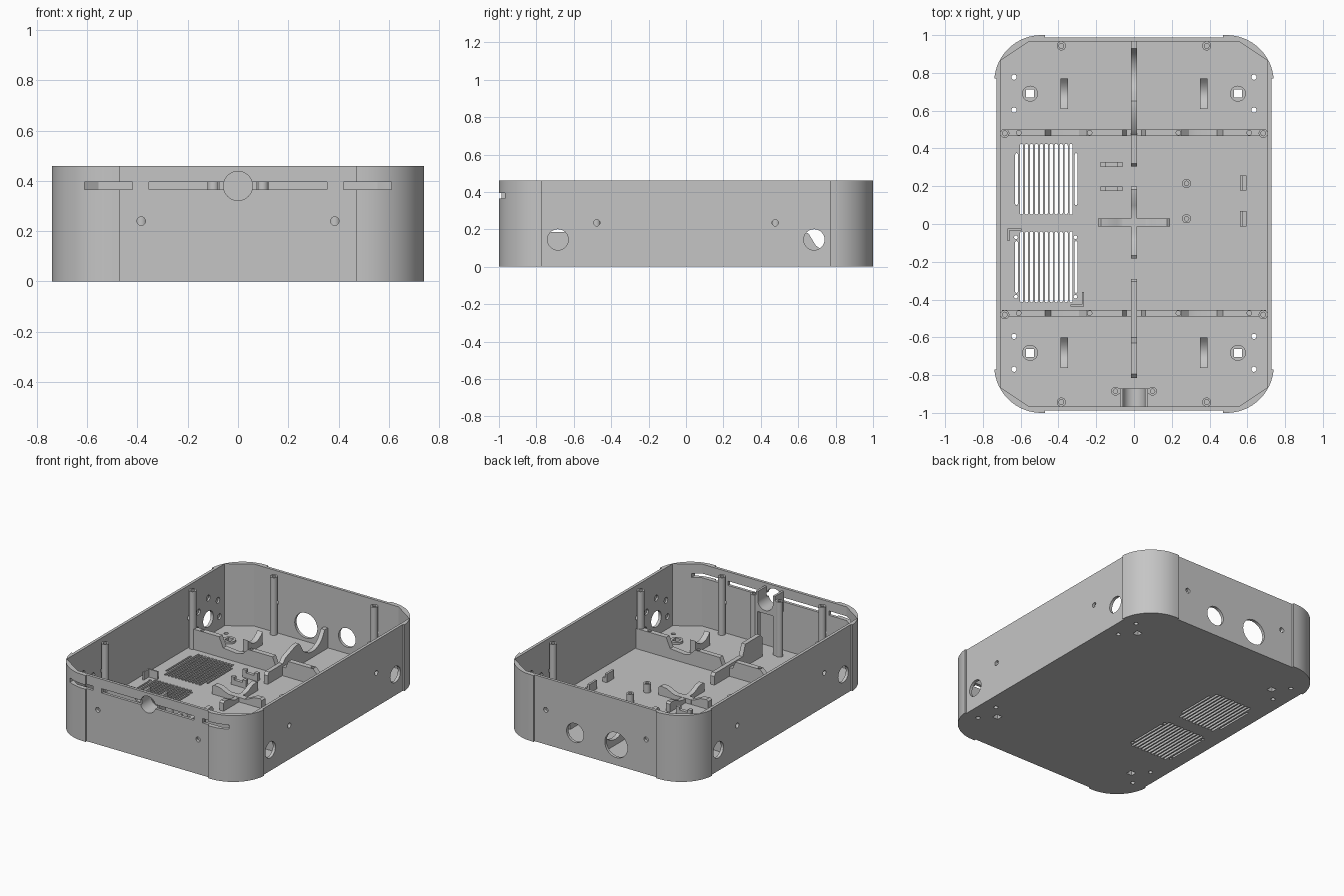
import bpy, bmesh, math

if "Cube" in bpy.data.objects:
    bpy.data.objects.remove(bpy.data.objects["Cube"])

grey = bpy.data.materials.new("plain grey")
grey.use_nodes = True
COLOUR = (0.56, 0.56, 0.56, 1)
grey.diffuse_color = COLOUR
grey.node_tree.nodes["Principled BSDF"].inputs["Base Color"].default_value = COLOUR

FLOOR, TOP, IN_X, IN_Y = 0.03, 0.46, 0.708, 0.967


# ---- helpers: every solid is an outline extruded along an axis ----
def prism(bm, pts, axis, a, b):
    place = {"x": lambda u, v, w: (w, u, v),
             "y": lambda u, v, w: (u, w, v),
             "z": lambda u, v, w: (u, v, w)}[axis]
    ring = [[bm.verts.new(place(u, v, w)) for u, v in pts] for w in (a, b)]
    faces = [bm.faces.new(r) for r in ring]
    n = len(pts)
    for i in range(n):
        j = (i + 1) % n
        faces.append(bm.faces.new((ring[0][i], ring[0][j], ring[1][j], ring[1][i])))
    bmesh.ops.recalc_face_normals(bm, faces=faces)


def box(bm, x0, x1, y0, y1, z0, z1):
    prism(bm, [(x0, y0), (x1, y0), (x1, y1), (x0, y1)], "z", z0, z1)


def circle(u, v, r, n=24):
    return [(u + r * math.cos(math.tau * i / n), v + r * math.sin(math.tau * i / n))
            for i in range(n)]


def slot(x, y0, y1, w):
    half = [math.pi * i / 6 for i in range(7)]
    return ([(x + w * math.cos(t), y1 - w + w * math.sin(t)) for t in half] +
            [(x - w * math.cos(t), y0 + w - w * math.sin(t)) for t in half])


def make(name, bm):
    me = bpy.data.meshes.new(name)
    bm.to_mesh(me)
    bm.free()
    ob = bpy.data.objects.new(name, me)
    bpy.context.collection.objects.link(ob)
    me.materials.append(grey)
    return ob


def cut(ob, bm):
    tool = make("cutter", bm)
    tool.hide_render = True
    mod = ob.modifiers.new("cut", "BOOLEAN")
    mod.operation, mod.solver, mod.object = "DIFFERENCE", "EXACT", tool
    mod.use_self = True
    bpy.context.view_layer.update()
    me = bpy.data.meshes.new_from_object(ob.evaluated_get(bpy.context.evaluated_depsgraph_get()))
    ob.modifiers.clear()
    ob.data = me
    bpy.data.objects.remove(tool)


def quarters(pts):
    """Mirror a first-quadrant outline into a closed loop."""
    upper = pts + [(-x, y) for x, y in reversed(pts)]
    return upper + [(-x, -y) for x, y in upper]


# ---- tray shell: raised round corners, chamfered cavity ----
angles = [math.radians(4.6 + 85.4 * i / 16) for i in range(17)]
arc = [(0.49 + 0.25 * math.cos(t), 0.75 + 0.25 * math.sin(t)) for t in angles]
bm = bmesh.new()
prism(bm, quarters([(0.728, 0.77)] + arc + [(0.47, 1.0), (0.47, 0.987)]), "z", 0, TOP)
shell = make("tray_shell", bm)
bm = bmesh.new()
prism(bm, quarters([(IN_X, 0.865), (0.555, IN_Y)]), "z", FLOOR, 1)
cut(shell, bm)

# ---- wall openings ----
bm = bmesh.new()
for s in (-1, 1):
    for t in (-1, 1):
        prism(bm, circle(t * 0.685, 0.145, 0.056), "x", s * 0.65, s * 0.8)
        prism(bm, circle(t * 0.477, 0.235, 0.017, 16), "x", s * 0.69, s * 0.8)
        prism(bm, circle(s * 0.385, 0.24, 0.017, 16), "y", t * 0.94, t * 1.1)
        for k in range(5):   # shallow recesses around each side opening
            a = math.radians(-20 + 55 * k)
            prism(bm, circle(t * 0.685 + 0.13 * math.cos(a), 0.16 + 0.13 * math.sin(a), 0.02, 16),
                  "x", s * 0.69, s * 0.72)
    box(bm, s * 0.42, s * 0.61, -1.1, -0.9, 0.365, 0.395)
box(bm, -0.355, 0.355, -1.1, -0.95, 0.365, 0.395)
prism(bm, circle(0, 0.38, 0.058, 32), "y", -1.1, -0.95)
prism(bm, circle(0.16, 0.14, 0.066, 32), "y", 0.9, 1.1)
prism(bm, circle(-0.155, 0.14, 0.087, 32), "y", 0.9, 1.1)
cut(shell, bm)

# ---- floor openings: vents, foot holes ----
bm = bmesh.new()
for y0, y1 in ((0.05, 0.425), (-0.415, -0.04)):
    for i in range(11):
        prism(bm, slot(-0.595 + 0.0262 * i, y0, y1, 0.0085), "z", -0.1, 0.1)
    for x in (-0.622, -0.307):
        prism(bm, slot(x, y0 + 0.05, y1 - 0.05, 0.007), "z", -0.1, 0.1)
for x in (-0.625, -0.31):
    for y in (-0.07, -0.385):
        prism(bm, circle(x, y, 0.01, 12), "z", -0.1, 0.1)
for s in (-1, 1):
    for y in (0.69, -0.682):
        box(bm, s * 0.55 - 0.021, s * 0.55 + 0.021, y - 0.021, y + 0.021, -0.1, 0.1)
        for d in (-0.087, 0.087):
            prism(bm, circle(s * 0.635, y + d, 0.014, 16), "z", -0.1, 0.1)
cut(shell, bm)

# ---- screw posts against the walls ----
bm, holes = bmesh.new(), bmesh.new()
for s in (-1, 1):
    for t in (-1, 1):
        for x, y in ((s * 0.385, t * 0.943), (s * 0.684, t * 0.48)):
            prism(bm, circle(x, y, 0.024), "z", FLOOR, 0.43)
            prism(holes, circle(x, y, 0.013, 16), "z", 0.33, 0.5)
cut(make("screw_posts", bm), holes)

# ---- stepped cross ribs and centre spines ----
half = [(0.70, 0.17), (0.47, 0.17), (0.44, 0.10), (0.33, 0.09), (0.29, 0.10), (0.25, 0.14),
        (0.06, 0.14), (0.04, 0.09)]
profile = [(0.70, FLOOR)] + half + [(-x, z) for x, z in reversed(half)] + [(-0.70, FLOOR)]
for label, y in (("back", 0.483), ("front", -0.472)):
    bm, holes = bmesh.new(), bmesh.new()
    prism(bm, profile, "y", y - 0.018, y + 0.018)
    for x in (-0.61, -0.235, 0.235, 0.61):
        prism(holes, circle(x, y, 0.012, 16), "z", 0.11, 0.3)
    cut(make(label + "_cross_rib", bm), holes)

dip = [(0.66 + 0.27 * i / 8, 0.17 - 0.10 * math.sin(math.pi * i / 8) ** 0.6) for i in range(9)]
back = [(0.305, FLOOR), (0.305, 0.09), (0.32, 0.11), (0.47, 0.11), (0.5, 0.14), (0.61, 0.18),
        (0.65, 0.18)] + dip + [(0.965, 0.17), (0.965, FLOOR)]
front = [(-0.29, FLOOR), (-0.29, 0.09), (-0.305, 0.11), (-0.6, 0.11), (-0.63, 0.185),
         (-0.795, 0.185), (-0.815, 0.165), (-0.815, FLOOR)]
for label, pts in (("back_spine", back), ("front_spine", front)):
    bm = bmesh.new()
    prism(bm, pts, "x", -0.015, 0.015)
    make(label, bm)

# ---- low cross in the middle of the floor ----
arm = [(0.19, FLOOR), (0.19, 0.085), (0.175, 0.095), (0.13, 0.09), (0.09, 0.07), (0.06, 0.06)]
cross = arm + [(-u, z) for u, z in reversed(arm)]
bm = bmesh.new()
prism(bm, cross, "y", -0.012, 0.028)
prism(bm, [(u + 0.008, z) for u, z in cross], "x", -0.016, 0.016)
box(bm, -0.06, 0.06, -0.013, 0.029, FLOOR, 0.062)
make("centre_cross", bm)

# ---- saddle blocks, foot rings ----
for s, side in ((-1, "right"), (1, "left")):
    for y, end in ((0.69, "back"), (-0.682, "front")):
        bm = bmesh.new()
        saddle = [(y + 0.08 * k / 4, 0.075 + 0.045 * (k / 4) ** 2) for k in range(-4, 5)]
        prism(bm, [(y - 0.08, FLOOR)] + saddle + [(y + 0.08, FLOOR)], "x",
              s * 0.37 - 0.02, s * 0.37 + 0.02)
        make(f"{end}_{side}_saddle", bm)
        bm, hole = bmesh.new(), bmesh.new()
        prism(bm, circle(s * 0.55, y, 0.042, 32), "z", FLOOR - 0.005, 0.045)
        box(hole, s * 0.55 - 0.021, s * 0.55 + 0.021, y - 0.021, y + 0.021, 0, 0.1)
        cut(make(f"{end}_{side}_foot_ring", bm), hole)

# ---- small board fixings ----
bm, holes = bmesh.new(), bmesh.new()
for y in (0.215, 0.028):
    prism(bm, circle(0.278, y, 0.024), "z", FLOOR, 0.09)
    prism(holes, circle(0.278, y, 0.012, 16), "z", 0.05, 0.2)
cut(make("standoffs", bm), holes)

bm = bmesh.new()
for y in (0.218, 0.028):
    box(bm, 0.56, 0.595, y - 0.04, y + 0.04, FLOOR, 0.06)
    box(bm, 0.56, 0.575, y - 0.04, y + 0.04, FLOOR, 0.09)
for y in (0.315, 0.187):
    box(bm, -0.178, -0.062, y - 0.012, y + 0.012, FLOOR, 0.065)
    for x in (-0.165, -0.075):
        box(bm, x - 0.013, x + 0.013, y - 0.012, y + 0.012, FLOOR, 0.085)
make("board_clips", bm)

bm = bmesh.new()
box(bm, -0.67, -0.595, -0.034, -0.024, FLOOR, 0.085)
box(bm, -0.67, -0.66, -0.09, -0.024, FLOOR, 0.085)
box(bm, -0.335, -0.265, -0.437, -0.427, FLOOR, 0.085)
box(bm, -0.275, -0.265, -0.437, -0.36, FLOOR, 0.085)
make("corner_stops", bm)

# ---- front socket holder: cradle on two columns ----
bm, hole = bmesh.new(), bmesh.new()
box(bm, -0.073, 0.073, -0.968, -0.87, 0.30, 0.44)
prism(hole, [(0.058 * math.cos(t), 0.38 + 0.058 * math.sin(t))
             for t in [math.pi + math.pi * i / 16 for i in range(17)]] + [(0.058, 0.6), (-0.058, 0.6)],
      "y", -1.1, -0.8)
cut(make("socket_cradle", bm), hole)
bm, holes = bmesh.new(), bmesh.new()
for s in (-1, 1):
    prism(bm, circle(s * 0.098, -0.885, 0.023), "z", FLOOR, 0.41)
    box(bm, min(s * 0.06, s * 0.08), max(s * 0.06, s * 0.08), -0.9, -0.87, FLOOR, 0.41)
    prism(holes, circle(s * 0.098, -0.885, 0.012, 16), "z", 0.3, 0.5)
cut(make("socket_columns", bm), holes)

# ---- shading ----
for ob in bpy.context.view_layer.objects:
    ob.select_set(ob.type == "MESH" and grey.name in ob.data.materials)
bpy.context.view_layer.objects.active = shell
bpy.ops.object.shade_smooth_by_angle(angle=math.radians(30))
